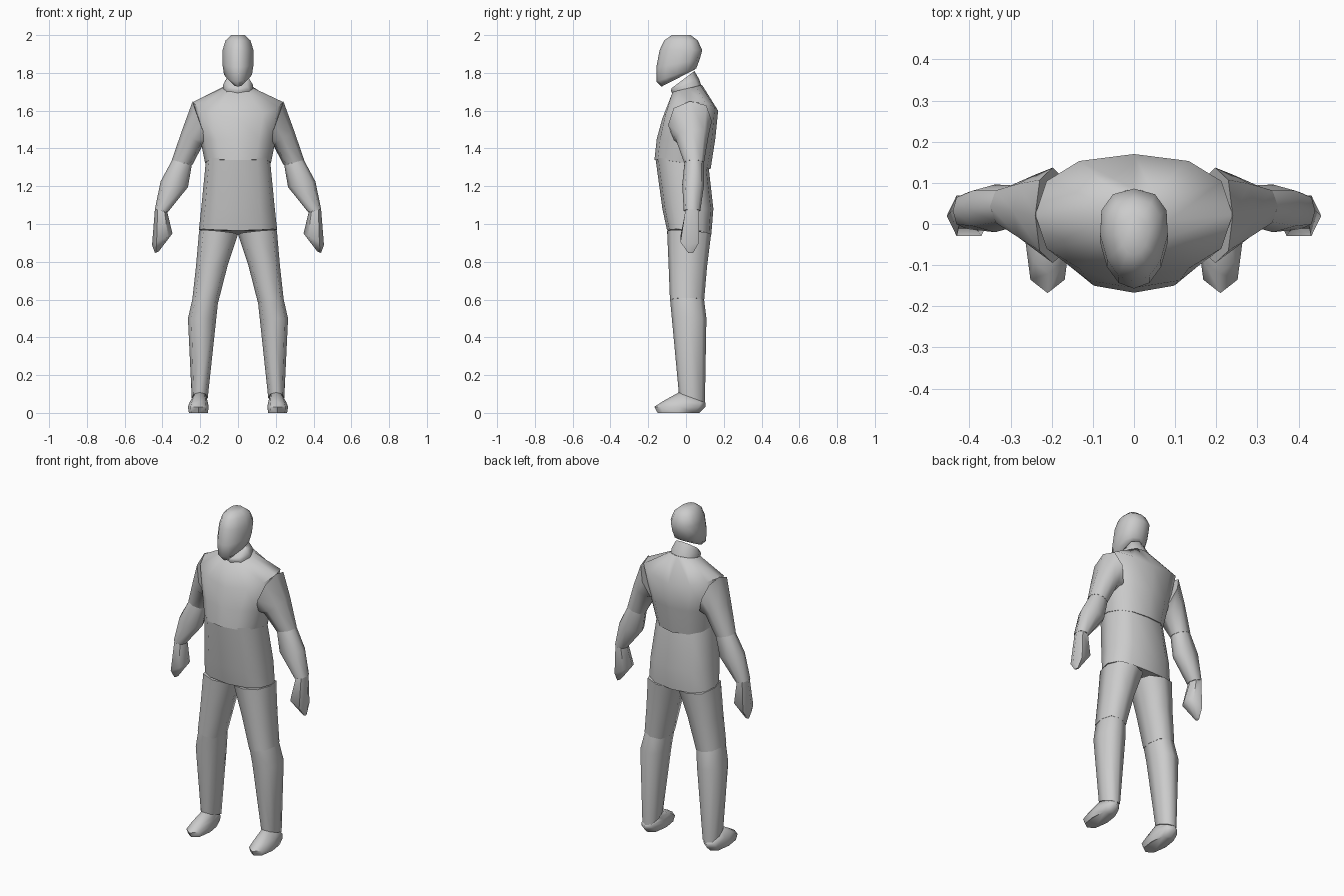
import bpy, bmesh, math

grey = bpy.data.materials.new("plain_grey")
grey.diffuse_color = (0.6, 0.6, 0.6, 1)


def spow(v, p):
    return math.copysign(abs(v) ** p, v) if abs(v) > 1e-6 else 0.0


def loft(name, rings, sides=8, power=0.85, taper=0.0, mirror=False):
    """Ring: x0, x1, y0, y1, z, z tilt along x, z tilt along y, z saddle at the sides."""
    bm = bmesh.new()
    loops = []
    for ring in rings:
        x0, x1, y0, y1, z, tx, ty, saddle = (tuple(ring) + (0, 0, 0))[:8]
        loop = []
        for i in range(sides):
            a = 2 * math.pi * i / sides
            c, s = spow(math.cos(a), power), spow(math.sin(a), power)
            x = (x0 + x1) / 2 + (x1 - x0) / 2 * c * (1 + taper * s)
            y = (y0 + y1) / 2 + (y1 - y0) / 2 * s
            loop.append(bm.verts.new((x, y, z + tx * c + ty * s + saddle * c * c)))
        loops.append(loop)
    for a, b in zip(loops, loops[1:]):
        for i in range(sides):
            j = (i + 1) % sides
            bm.faces.new((a[i], a[j], b[j], b[i]))
    bm.faces.new(loops[0])
    bm.faces.new(loops[-1])
    if mirror:
        for v in bm.verts:
            v.co.x = -v.co.x
    bmesh.ops.recalc_face_normals(bm, faces=bm.faces)
    mesh = bpy.data.meshes.new(name)
    bm.to_mesh(mesh)
    bm.free()
    mesh.materials.append(grey)
    obj = bpy.data.objects.new(name, mesh)
    bpy.context.collection.objects.link(obj)
    bpy.ops.object.select_all(action='DESELECT')
    obj.select_set(True)
    bpy.context.view_layer.objects.active = obj
    bpy.ops.object.shade_smooth_by_angle(angle=math.radians(62))
    return obj


def pair(name, rings, **kw):
    loft("right_" + name, rings, **kw)
    loft("left_" + name, rings, mirror=True, **kw)


# Head, narrow at the face, and leaning neck
loft("head", [
    (-.035, .035, -.075, .025, 2.0),
    (-.066, .066, -.115, .062, 1.972),
    (-.082, .082, -.14, .086, 1.92),
    (-.083, .083, -.157, .072, 1.85, 0, .02),
    (-.074, .074, -.157, .055, 1.79, 0, .035),
    (-.045, .045, -.13, .045, 1.772, 0, .045),
], sides=12, power=0.9, taper=0.18)
loft("neck", [
    (-.062, .062, -.075, .045, 1.765, 0, .045),
    (-.08, .08, -.08, .07, 1.735, 0, .03),
    (-.08, .08, -.065, .085, 1.70, 0, .02),
])

# Chest with sloping shoulders, and abdomen
loft("chest", [
    (-.085, .085, -.07, .085, 1.718, 0, .018),
    (-.24, .24, -.125, .17, 1.58, 0, .02, .065),
    (-.20, .20, -.155, .155, 1.45),
    (-.175, .175, -.167, .13, 1.315, 0, -.025, .01),
], sides=12, power=0.85)
loft("abdomen", [
    (-.17, .17, -.162, .12, 1.325, 0, -.025, .01),
    (-.195, .195, -.125, .145, 1.08),
    (-.207, .207, -.1, .134, .955, 0, -.01, .015),
], sides=12, power=0.75)

# Arms
pair("upper_arm", [
    (.155, .24, -.095, .137, 1.535, .115, .01),
    (.185, .295, -.055, .12, 1.46, .04, .01),
    (.243, .35, -.01, .095, 1.325, .015),
])
pair("forearm", [
    (.245, .348, -.008, .094, 1.325, .015),
    (.265, .41, -.02, .096, 1.21, .015),
    (.372, .44, -.012, .076, 1.07, .008),
], sides=8)
pair("hand", [
    (.374, .44, -.008, .074, 1.07, .008),
    (.347, .455, -.036, .076, .92, -.03),
    (.42, .44, .01, .04, .85, -.004),
], sides=6)

# Legs
pair("thigh", [
    (.0, .206, -.1, .133, .955, .01, -.008),
    (.055, .222, -.092, .112, .78),
    (.105, .241, -.085, .096, .597, .012),
], power=0.75)
pair("shin", [
    (.106, .24, -.084, .096, .597, .012),
    (.115, .265, -.075, .108, .50),
    (.16, .245, -.038, .1, .08, 0, -.025),
], power=0.8)

# Feet: ankle slopes down from the instep to the heel
pair("foot", [
    (.168, .236, -.035, .09, .085, 0, -.025),
    (.16, .255, -.12, .104, .058, 0, -.005),
    (.155, .265, -.168, .102, .032, 0, 0),
    (.16, .26, -.15, .07, .0),
], power=0.8)
